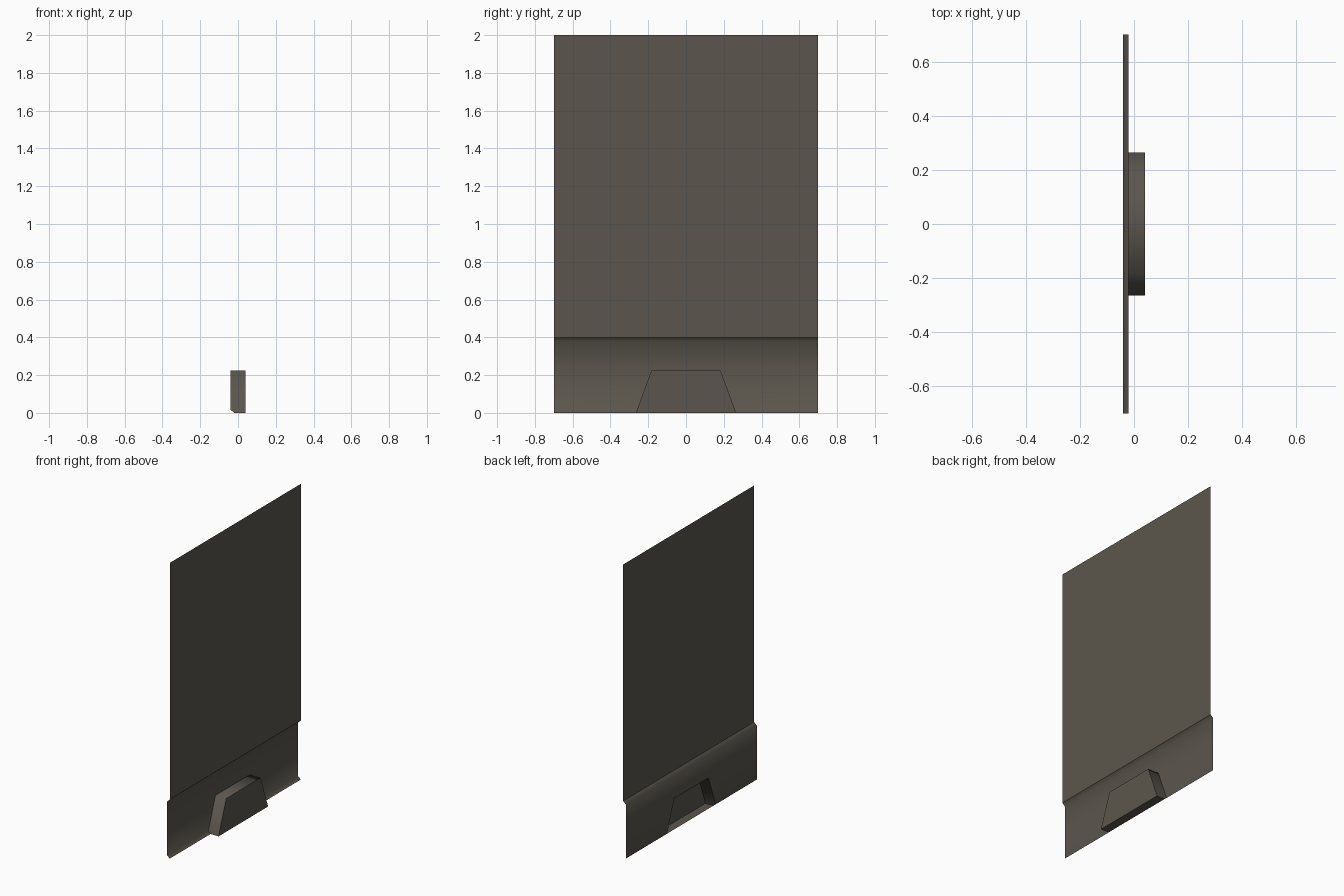
import bpy
import bmesh
import math

if "Cube" in bpy.data.objects:
    bpy.data.objects.remove(bpy.data.objects["Cube"])

W = 0.70                     # half width of the sheet
X_UP, X_LOW, X_BOX = -0.02, -0.04, 0.04
Z_LIP, Z_BOX, Z_RAMP, Z_UP, Z_TOP = 0.017, 0.225, 0.38, 0.40, 2.0

mat = bpy.data.materials.new("dark warm grey")
mat.diffuse_color = (0.105, 0.094, 0.075, 1)
mat.use_nodes = True
mat.node_tree.nodes["Principled BSDF"].inputs["Base Color"].default_value = mat.diffuse_color


def half_width(z):
    """Half width of the trapezoid pocket at height z."""
    return 0.265 - 0.082 * z / Z_BOX


def build(name, polys, angle):
    """Make an open surface from polygons, welding shared corners."""
    bm = bmesh.new()
    for poly in polys:
        bm.faces.new([bm.verts.new(p) for p in poly])
    bmesh.ops.remove_doubles(bm, verts=bm.verts, dist=1e-5)
    mesh = bpy.data.meshes.new(name)
    bm.to_mesh(mesh)
    bm.free()
    mesh.materials.append(mat)
    ob = bpy.data.objects.new(name, mesh)
    bpy.context.collection.objects.link(ob)
    bpy.ops.object.select_all(action='DESELECT')
    ob.select_set(True)
    bpy.context.view_layer.objects.active = ob
    bpy.ops.object.shade_smooth_by_angle(angle=math.radians(angle))
    return ob


def quad(y0, y1, lo, hi):
    """Quad facing +x; lo and hi are (x, z), y0 and y1 are (bottom, top)."""
    return [(lo[0], y0[0], lo[1]), (lo[0], y1[0], lo[1]),
            (hi[0], y1[1], hi[1]), (hi[0], y0[1], hi[1])]


# Upper panel
build("upper_panel", [quad((-W, -W), (W, W), (X_UP, Z_UP), (X_UP, Z_TOP))], 30)

# Lower panel: bottom lip, stepped-back face and ramp, cut out for the pocket
profile = [(X_UP, 0), (X_LOW, Z_LIP), (X_LOW, Z_BOX), (X_LOW, Z_RAMP), (X_UP, Z_UP)]
polys = []
for lo, hi in zip(profile, profile[1:]):
    a, b = (half_width(min(p[1], Z_BOX)) for p in (lo, hi))
    polys.append(quad((-W, -W), (-a, -b), lo, hi))
    polys.append(quad((a, b), (W, W), lo, hi))
    if lo[1] >= Z_BOX:
        polys.append(quad((-a, -b), (a, b), lo, hi))
build("lower_panel", polys, 55)

# Pocket: trapezoid tray pushed out to +x, open at the back
a, b, c = half_width(0), half_width(Z_BOX), half_width(Z_LIP)
front = quad((-a, -b), (a, b), (X_BOX, 0), (X_BOX, Z_BOX))
top = [(X_LOW, -b, Z_BOX), (X_BOX, -b, Z_BOX), (X_BOX, b, Z_BOX), (X_LOW, b, Z_BOX)]
floor = [(X_UP, a, 0), (X_BOX, a, 0), (X_BOX, -a, 0), (X_UP, -a, 0)]
side = [(X_UP, a, 0), (X_LOW, c, Z_LIP), (X_LOW, b, Z_BOX), (X_BOX, b, Z_BOX), (X_BOX, a, 0)]
mirrored = [(x, -y, z) for x, y, z in reversed(side)]
build("pocket", [front, top, floor, side, mirrored], 75)
